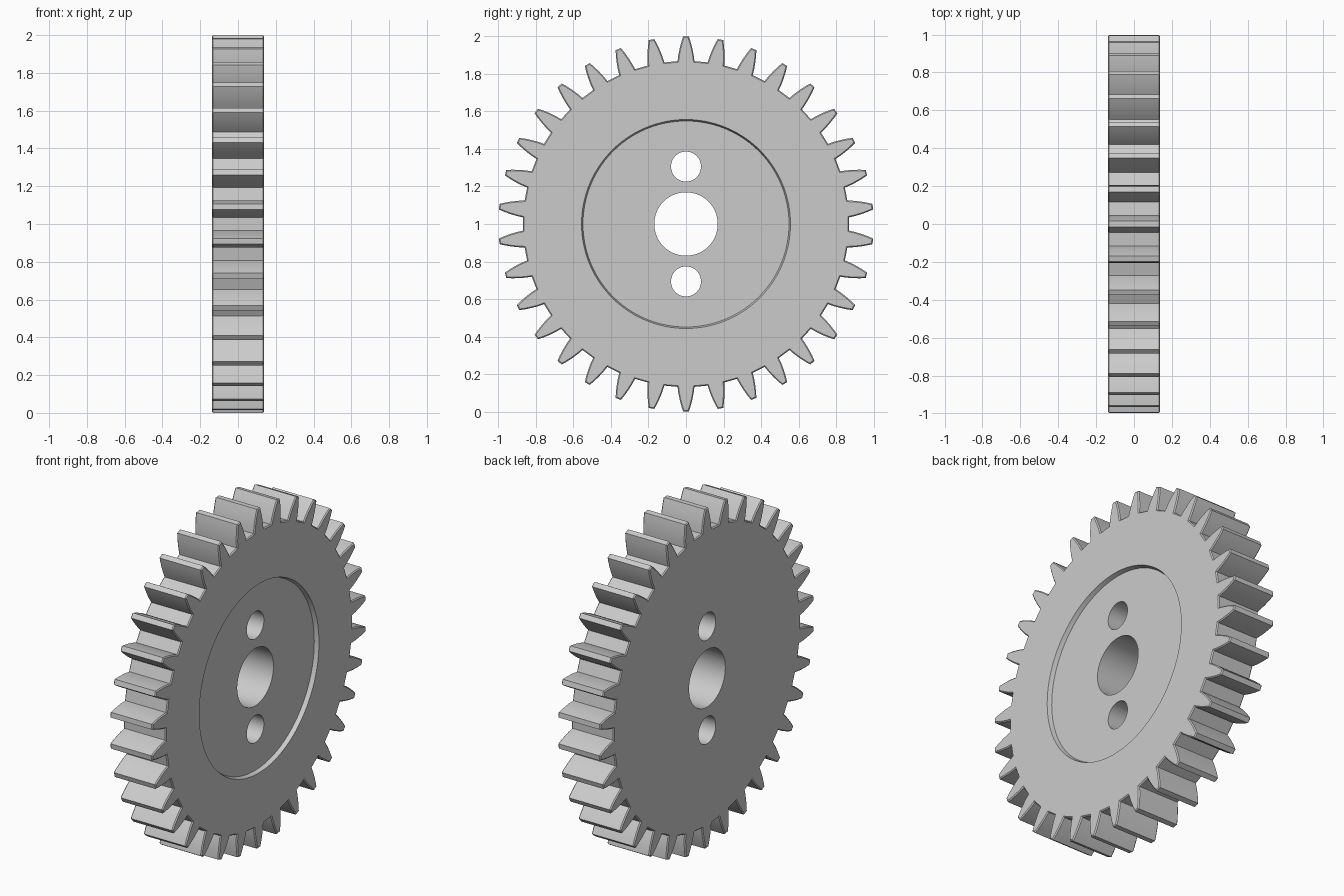
import bpy, bmesh
from math import sin, cos, tau, pi
from mathutils import Vector

cube = bpy.data.objects.get("Cube")
if cube:
    bpy.data.objects.remove(cube, do_unlink=True)

TEETH = 34
HALF = 0.138          # half of the gear thickness
ROOT = 0.868          # radius between teeth
# tooth flank: (radius, half width), from root to tip
FLANK = [(ROOT, 0.045), (0.9, 0.041), (0.935, 0.034), (0.97, 0.025), (1.0, 0.015)]

grey = bpy.data.materials.new("grey metal")
grey.use_nodes = True
colour = (0.6, 0.6, 0.6, 1)
grey.diffuse_color = colour
grey.node_tree.nodes["Principled BSDF"].inputs["Base Color"].default_value = colour


def tooth_outline(angle):
    """Points of one tooth, one flank up and the other down."""
    out = Vector((0, sin(angle), cos(angle)))
    side = Vector((0, cos(angle), -sin(angle)))
    centre = Vector((-HALF, 0, 1))
    up = [centre + out * r - side * w for r, w in FLANK]
    down = [centre + out * r + side * w for r, w in reversed(FLANK)]
    return up + down


# Toothed wheel, extruded along x with small chamfers on its end edges
bm = bmesh.new()
points = [p for i in range(TEETH) for p in tooth_outline(tau * i / TEETH)]
face = bm.faces.new([bm.verts.new(p) for p in points])
extruded = bmesh.ops.extrude_face_region(bm, geom=[face], use_keep_orig=True)
top = [v for v in extruded["geom"] if isinstance(v, bmesh.types.BMVert)]
bmesh.ops.translate(bm, verts=top, vec=(2 * HALF, 0, 0))
bmesh.ops.recalc_face_normals(bm, faces=bm.faces)
rim = [e for e in bm.edges if abs(e.verts[0].co.x - e.verts[1].co.x) < 0.001]
bmesh.ops.bevel(bm, geom=rim, offset=0.006, segments=1, affect='EDGES')
mesh = bpy.data.meshes.new("gear_wheel")
bm.to_mesh(mesh)
bm.free()
gear = bpy.data.objects.new("gear_wheel", mesh)
bpy.context.collection.objects.link(gear)
mesh.materials.append(grey)


def cut(name, x, z, r_low, r_high, depth, sides):
    """Cut a round hole or recess along x out of the gear."""
    bpy.ops.mesh.primitive_cone_add(vertices=sides, radius1=r_low, radius2=r_high,
                                    depth=depth, location=(x, 0, z),
                                    rotation=(0, pi / 2, 0))
    cutter = bpy.context.object
    cutter.name = name
    cutter.hide_render = True
    cutter.data.materials.append(grey)
    mod = gear.modifiers.new(name, 'BOOLEAN')
    mod.operation = 'DIFFERENCE'
    mod.solver = 'EXACT'
    mod.object = cutter
    bpy.context.view_layer.objects.active = gear
    bpy.ops.object.modifier_apply(modifier=name)
    bpy.data.objects.remove(cutter, do_unlink=True)


# Shallow recess with a sloped wall on the right face only
cut("face_recess", HALF, 1, 0.549, 0.565, 0.05, 96)
# Shaft bore and two pin holes
cut("shaft_bore", 0, 1, 0.169, 0.169, 1, 64)
for z in (0.694, 1.306):
    cut("pin_hole", 0, z, 0.08, 0.08, 1, 48)

bpy.ops.object.select_all(action='DESELECT')
gear.select_set(True)
bpy.context.view_layer.objects.active = gear
bpy.ops.object.shade_smooth_by_angle()
